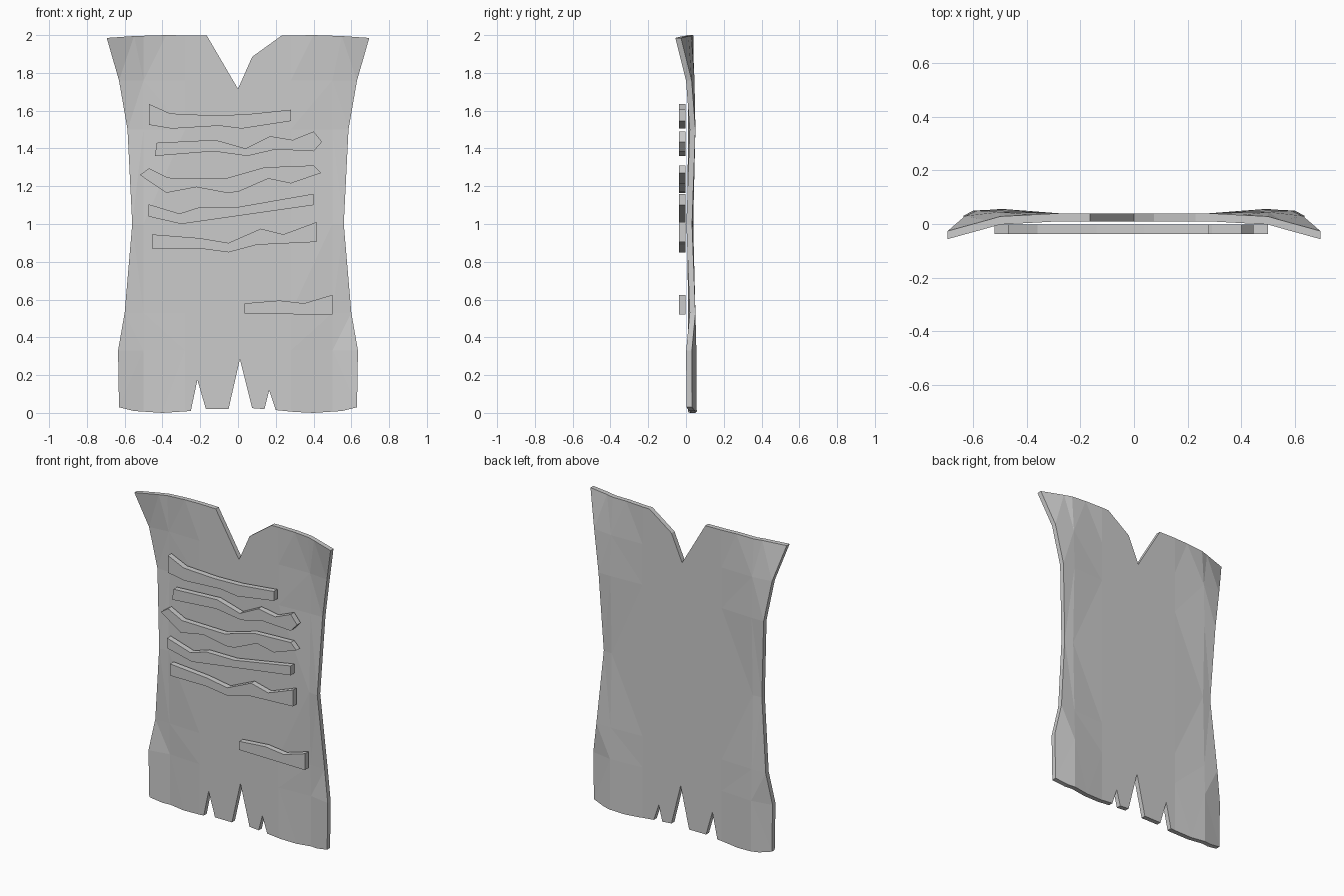
import bpy
import bmesh
from mathutils import Vector

# Remove the default object
default_cube = bpy.data.objects.get("Cube")
if default_cube:
    bpy.data.objects.remove(default_cube, do_unlink=True)

# Single flat colour
COLOUR = (0.6, 0.6, 0.6, 1.0)
grey = bpy.data.materials.new("plain grey")
grey.use_nodes = True
grey.diffuse_color = COLOUR
grey.node_tree.nodes["Principled BSDF"].inputs["Base Color"].default_value = COLOUR


def interpolate(profile, position):
    """Piecewise linear lookup in a list of (position, value) pairs."""
    for (start, low), (end, high) in zip(profile, profile[1:]):
        if position <= end:
            factor = max(0.0, (position - start) / (end - start))
            return low + factor * (high - low)
    return profile[-1][1]


def polygon_mesh(points):
    """One face in the front plane, facing -y, from clockwise points."""
    mesh = bmesh.new()
    corners = [mesh.verts.new((x, 0, z)) for x, z in points]
    mesh.faces.new(corners)
    return mesh


def thicken(mesh, depth):
    """Extrude the front surface backwards into a closed slab."""
    result = bmesh.ops.extrude_face_region(
        mesh, geom=mesh.faces[:], use_keep_orig=True)
    moved = [item for item in result["geom"]
             if isinstance(item, bmesh.types.BMVert)]
    bmesh.ops.translate(mesh, verts=moved, vec=Vector((0, depth, 0)))
    bmesh.ops.recalc_face_normals(mesh, faces=mesh.faces[:])


def finish(mesh, name):
    data = bpy.data.meshes.new(name)
    mesh.to_mesh(data)
    mesh.free()
    data.materials.append(grey)
    part = bpy.data.objects.new(name, data)
    bpy.context.collection.objects.link(part)
    return part


# Sheet outline: torn top edge, mirrored sides, torn bottom edge
side = [(.63, 1.76), (.585, 1.5), (.56, 1), (.6, .53), (.635, .33)]
top = [(-.695, 1.985), (-.55, 1.995), (-.38, 2), (-.165, 1.997), (0, 1.715),
       (.075, 1.885), (.23, 1.997), (.4, 2), (.55, 1.995), (.695, 1.985)]
bottom = [(.63, .03), (.55, .01), (.4, 0), (.3, .005), (.2, .015),
          (.165, .12), (.14, .02), (.075, .025), (.01, .285), (-.05, .02),
          (-.17, .02), (-.215, .175), (-.25, .01), (-.4, 0), (-.55, .01),
          (-.63, .03)]
mirrored_side = [(-x, z) for x, z in reversed(side)]
sheet = polygon_mesh(top + side + bottom + mirrored_side)

# Crease lines that let the sheet bend
INNER, OUTER = .28, .5
creases = [((x, 0, 0), (1, 0, 0)) for x in (-OUTER, -INNER, INNER, OUTER)]
creases += [((0, 0, z), (0, 0, 1)) for x, z in side]
for point, direction in creases:
    bmesh.ops.bisect_plane(
        sheet, geom=sheet.verts[:] + sheet.edges[:] + sheet.faces[:],
        plane_co=point, plane_no=direction, dist=.0001)

# Depth of the flat middle, the outer crease and the wavy rim by height
MIDDLE_DEPTH = .01
crease_depth = [(0, .027), (.33, .025), (.53, .02), (1, .008),
                (1.5, .02), (1.76, .015), (2, -.002)]
rim_depth = [(0, .002), (.33, .001), (.53, .02), (1, .002),
             (1.5, .02), (1.76, 0), (2, -.06)]
half_width = [(.03, .63)] + [(z, x) for x, z in reversed(side)] + [(2, .695)]
for vert in sheet.verts:
    x, z = abs(vert.co.x), vert.co.z
    across = [(INNER, MIDDLE_DEPTH),
              (OUTER, interpolate(crease_depth, z)),
              (interpolate(half_width, z), interpolate(rim_depth, z))]
    vert.co.y = interpolate(across, x)
bmesh.ops.triangulate(sheet, faces=sheet.faces[:])
thicken(sheet, .03)
finish(sheet, "paper_sheet")

# Raised ink strokes, each a thin slab just in front of the sheet
strokes = {
    "first_line": [
        (-.47, 1.635), (-.36, 1.585), (-.14, 1.575), (.04, 1.58), (.28, 1.605),
        (.28, 1.545), (.02, 1.505), (-.1, 1.52), (-.35, 1.505), (-.47, 1.525)],
    "second_line": [
        (-.43, 1.43), (-.12, 1.445), (.04, 1.4), (.17, 1.465), (.29, 1.445),
        (.4, 1.49), (.445, 1.435), (.4, 1.385), (.2, 1.395), (.05, 1.36),
        (-.13, 1.385), (-.44, 1.36)],
    "third_line": [
        (-.52, 1.26), (-.47, 1.295), (-.37, 1.245), (-.07, 1.24), (.14, 1.3),
        (.4, 1.31), (.44, 1.27), (.28, 1.215), (.16, 1.24), (0, 1.17),
        (-.06, 1.165), (-.22, 1.195), (-.38, 1.165)],
    "fourth_line": [
        (-.475, 1.105), (-.31, 1.055), (-.2, 1.09), (0, 1.09), (.4, 1.16),
        (.4, 1.1), (-.3, 1), (-.475, 1.04)],
    "fifth_line": [
        (-.455, .945), (-.2, .925), (-.05, .9), (.12, .975), (.24, .945),
        (.415, 1.01), (.415, .905), (.1, .89), (-.05, .85), (-.2, .87),
        (-.455, .87)],
    "signature_line": [
        (.035, .58), (.22, .595), (.35, .58), (.5, .625), (.5, .52),
        (.035, .525)],
}
STROKE_FRONT, STROKE_DEPTH = -.038, .036
for name, points in strokes.items():
    stroke = polygon_mesh(points)
    thicken(stroke, STROKE_DEPTH)
    bmesh.ops.translate(stroke, verts=stroke.verts[:],
                        vec=Vector((0, STROKE_FRONT, 0)))
    finish(stroke, name)
